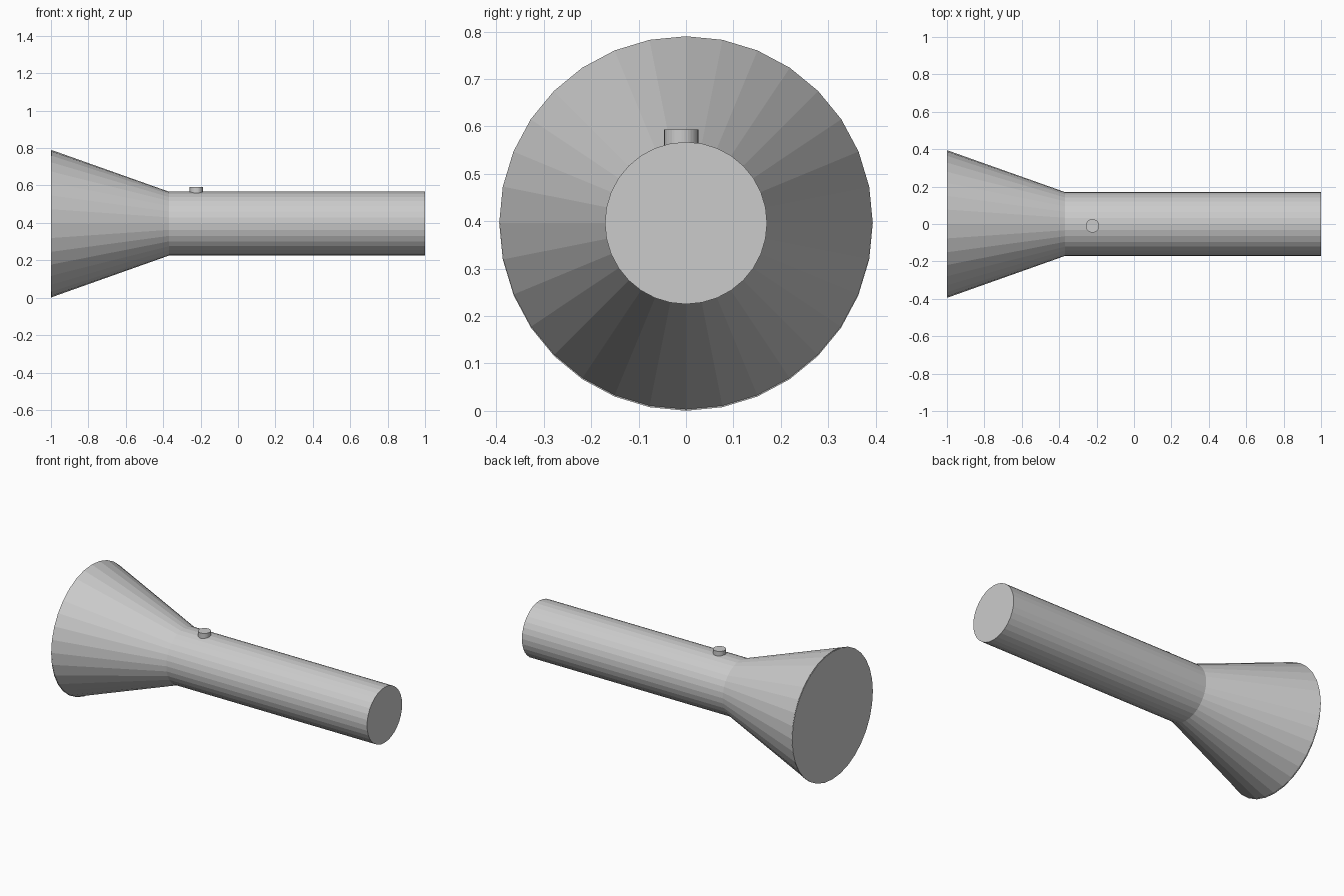
import bpy, math
from mathutils import Matrix

if "Cube" in bpy.data.objects:
    bpy.data.objects.remove(bpy.data.objects["Cube"])

SIDES = 32
AXIS_Z = 0.396


def make_turned(name, profile, matrix):
    """Closed lathe form along local z from (position, radius) rings."""
    verts, faces = [], []
    for h, r in profile:
        for i in range(SIDES):
            a = 2 * math.pi * i / SIDES
            verts.append((r * math.cos(a), r * math.sin(a), h))
    for k in range(len(profile) - 1):
        for i in range(SIDES):
            j = (i + 1) % SIDES
            b = k * SIDES
            faces.append((b + i, b + j, b + SIDES + j, b + SIDES + i))
    faces.append(tuple(reversed(range(SIDES))))
    last = (len(profile) - 1) * SIDES
    faces.append(tuple(range(last, last + SIDES)))
    mesh = bpy.data.meshes.new(name)
    mesh.from_pydata(verts, [], faces)
    mesh.transform(matrix)
    obj = bpy.data.objects.new(name, mesh)
    bpy.context.collection.objects.link(obj)
    return obj


along_x = Matrix.Translation((0, 0, AXIS_Z)) @ Matrix.Rotation(math.pi / 2, 4, 'Y')

# Flared head and handle in one turned body
make_turned("torch_body", [(-0.998, 0.394), (-0.37, 0.171), (1.0, 0.171)], along_x)

# Thin lens disc closing the head, set a hair lower than the rim
make_turned("lens", [(-1.0, 0.393), (-0.995, 0.393)],
            Matrix.Translation((0, 0, -0.003)) @ along_x)

# Round switch button on top of the handle
make_turned("switch_button", [(0.545, 0.036), (0.593, 0.036)],
            Matrix.Translation((-0.222, -0.01, 0)))
